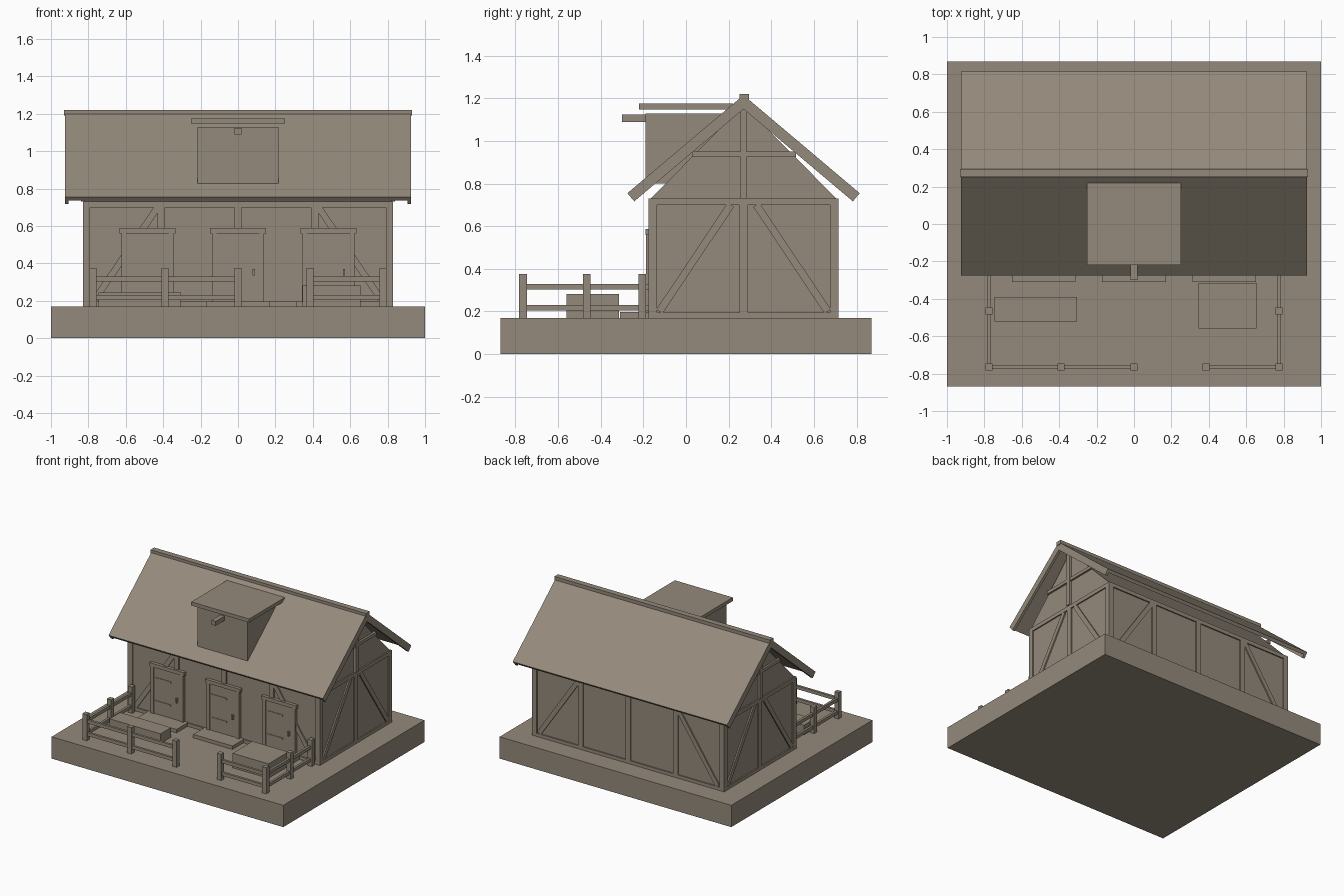
import bpy, bmesh, math
from mathutils import Vector, Matrix

cube = bpy.data.objects.get("Cube")
if cube:
    bpy.data.objects.remove(cube, do_unlink=True)

clay = bpy.data.materials.new("warm grey clay")
clay.use_nodes = True
clay.diffuse_color = (0.30, 0.255, 0.20, 1)
clay.node_tree.nodes["Principled BSDF"].inputs["Base Color"].default_value = clay.diffuse_color


def finish(name, bm):
    bmesh.ops.recalc_face_normals(bm, faces=bm.faces)
    mesh = bpy.data.meshes.new(name)
    bm.to_mesh(mesh)
    bm.free()
    mesh.materials.append(clay)
    obj = bpy.data.objects.new(name, mesh)
    bpy.context.collection.objects.link(obj)
    return obj


def box(name, x, y, z):
    """Box from (min, max) pairs."""
    spans = (x, y, z)
    bm = bmesh.new()
    centre = Vector([(a + b) / 2 for a, b in spans])
    size = [b - a for a, b in spans]
    bmesh.ops.create_cube(bm, size=1, matrix=Matrix.Translation(centre) @ Matrix.Diagonal(size + [1]))
    return finish(name, bm)


def prism(name, profile, x0, x1):
    """Extrude a (y, z) outline along x."""
    bm = bmesh.new()
    face = bm.faces.new([bm.verts.new((x0, y, z)) for y, z in profile])
    out = bmesh.ops.extrude_face_region(bm, geom=[face])
    moved = [v for v in out["geom"] if isinstance(v, bmesh.types.BMVert)]
    bmesh.ops.translate(bm, verts=moved, vec=(x1 - x0, 0, 0))
    return finish(name, bm)


def brace(name, a, b, normal, width=0.035, depth=0.02):
    """Diagonal timber between two points on a wall with the given normal."""
    a, b, n = Vector(a), Vector(b), Vector(normal)
    along = (b - a).normalized()
    rot = Matrix((along, n.cross(along), n)).transposed().to_4x4()
    bm = bmesh.new()
    bmesh.ops.create_cube(bm, size=1, matrix=Matrix.Translation((a + b) / 2) @ rot
                          @ Matrix.Diagonal(((b - a).length, width, depth, 1)))
    return finish(name, bm)


GROUND, EAVE, RIDGE_Y = 0.17, 0.72, 0.27
WALL_X, FRONT, BACK = 0.82, -0.165, 0.705

# Ground slab and house body
box("ground_slab", (-1, 1), (-0.87, 0.87), (0, GROUND))
prism("house_body", [(FRONT, GROUND), (BACK, GROUND), (BACK, 0.73), (RIDGE_Y, 1.17), (FRONT, 0.73)],
      -WALL_X, WALL_X)


# Roof, barge boards and ridge beam
def chevron(upper, lower):
    """Inverted V band between two depths under the roof surface."""
    half, pitch = 0.545, math.atan(0.845)
    s, c = math.sin(pitch), math.cos(pitch)
    points = []
    for d, sides in ((upper, (-1, 0, 1)), (lower, (1, 0, -1))):
        for side in sides:
            if side:
                points.append((RIDGE_Y + side * (half - d * s), 0.755 - d * c))
            else:
                points.append((RIDGE_Y, 1.215 - d / c))
    return points


prism("roof", chevron(0, 0.025), -0.925, 0.925)
for s in (-1, 1):
    prism("barge_board", chevron(0.025, 0.05), s * 0.905, s * 0.925)
box("ridge_beam", (-0.93, 0.93), (0.25, 0.295), (1.19, 1.22))

# Timber frame on the long walls
for side, wall, n in (("front", FRONT, -1), ("back", BACK, 1)):
    y = sorted((wall - n * 0.01, wall + n * 0.01))
    for x in (-0.81, -0.41, 0, 0.41, 0.81):
        box(side + "_post", (x - 0.02, x + 0.02), y, (GROUND, 0.71))
    box(side + "_top_beam", (-0.83, 0.83), y, (0.70, 0.73))
    box(side + "_sill", (-0.83, 0.83), y, (GROUND, 0.195))
    for s in (-1, 1):
        brace(side + "_brace", (s * 0.77, wall, 0.2), (s * 0.43, wall, 0.7), (0, n, 0))

# Timber frame on the gable walls
for s in (-1, 1):
    x = sorted((s * 0.81, s * 0.83))
    for y in (-0.155, RIDGE_Y, 0.695):
        box("gable_post", x, (y - 0.02, y + 0.02), (GROUND, 0.71))
    box("gable_beam", x, (-0.175, 0.715), (0.70, 0.73))
    box("gable_sill", x, (-0.175, 0.715), (GROUND, 0.195))
    box("king_post", sorted((s * 0.81, s * 0.84)), (0.255, 0.285), (0.73, 1.165))
    box("collar_beam", sorted((s * 0.81, s * 0.835)), (0.03, 0.515), (0.925, 0.95))
    for t in (-1, 1):
        brace("gable_brace", (s * 0.82, RIDGE_Y + t * 0.395, 0.2),
              (s * 0.82, RIDGE_Y + t * 0.06, 0.7), (s, 0, 0))

# Dormer with its flat roof and hoist beam
box("dormer", (-0.217, 0.217), (-0.19, 0.21), (0.80, 1.13))
box("dormer_roof", (-0.25, 0.25), (-0.22, 0.22), (1.147, 1.175))
box("hoist_beam", (-0.018, 0.018), (-0.30, -0.15), (1.09, 1.125))

# Doors with frames, straps, handles and steps
for x in (-0.483, 0, 0.483):
    box("door_leaf", (x - 0.12, x + 0.12), (-0.18, -0.16), (GROUND, 0.565))
    for s in (-1, 1):
        box("door_jamb", sorted((x + s * 0.115, x + s * 0.14)), (-0.187, -0.16), (GROUND, 0.565))
    box("door_lintel", (x - 0.15, x + 0.15), (-0.19, -0.16), (0.56, 0.588))
    for z in (0.29, 0.47):
        box("door_strap", (x - 0.105, x + 0.03), (-0.184, -0.178), (z, z + 0.012))
    box("door_handle", (x + 0.078, x + 0.09), (-0.195, -0.178), (0.335, 0.37))
    box("door_step", (x - 0.17, x + 0.17), (-0.31, -0.16), (GROUND, 0.197))

# Fence around the yard
POSTS_Y = -0.765
posts = [(x, POSTS_Y) for x in (-0.775, -0.39, 0, 0.385, 0.775)]
posts += [(s * 0.775, y) for s in (-1, 1) for y in (-0.465, -0.205)]
for x, y in posts:
    box("fence_post", (x - 0.018, x + 0.018), (y - 0.018, y + 0.018), (GROUND, 0.375))
for z in (0.205, 0.303):
    height = (z, z + 0.026)
    for span in ((-0.775, 0), (0.385, 0.775)):
        box("front_rail", span, (-0.774, -0.756), height)
    for s in (-1, 1):
        box("side_rail", (s * 0.775 - 0.009, s * 0.775 + 0.009), (POSTS_Y, -0.175), height)

# Yard furniture
box("trough", (-0.745, -0.305), (-0.52, -0.39), (GROUND, 0.245))
box("crate", (0.345, 0.655), (-0.56, -0.315), (GROUND, 0.283))
